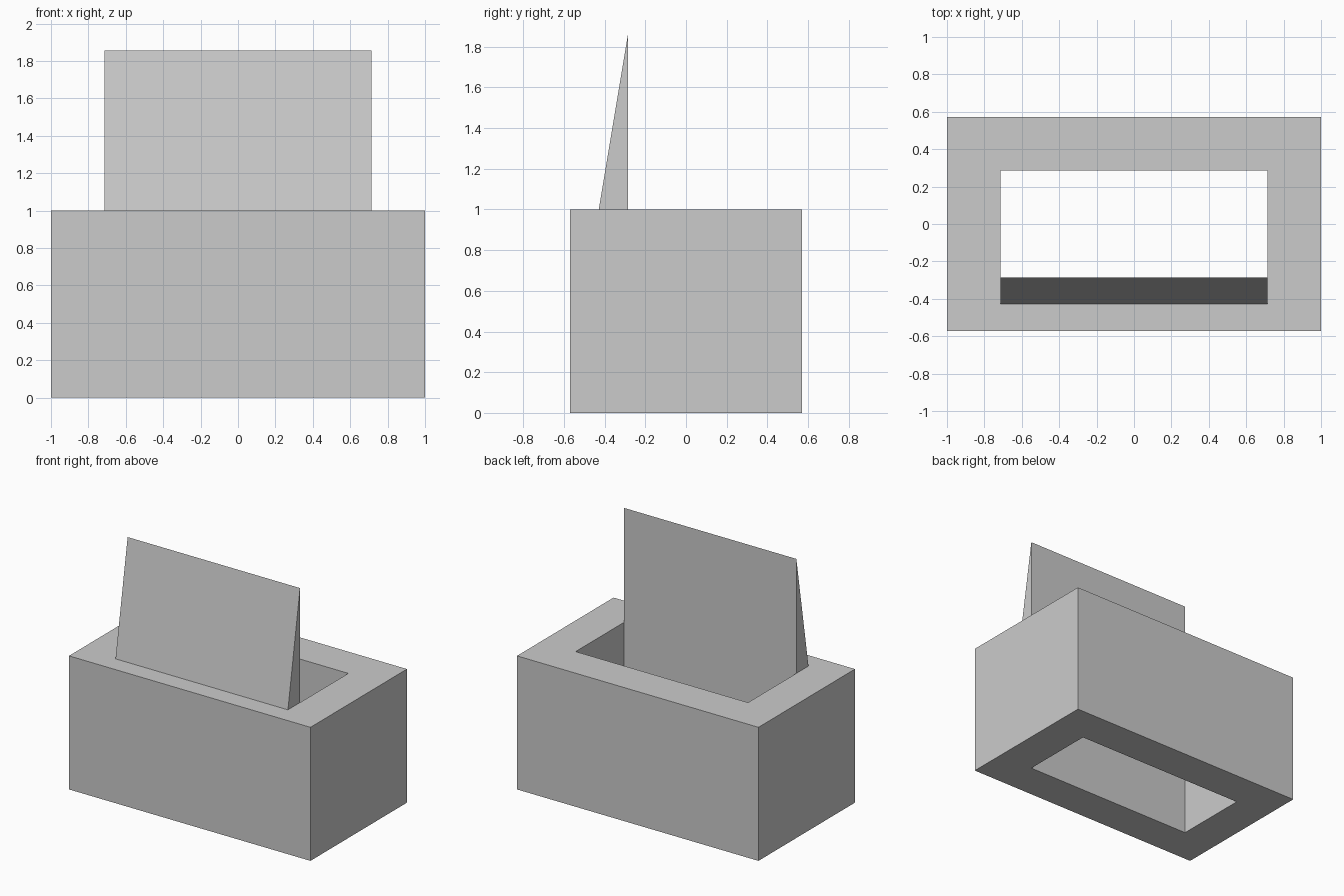
import bpy
import bmesh
from mathutils import Vector

cube = bpy.data.objects.get("Cube")
if cube:
    bpy.data.objects.remove(cube, do_unlink=True)

HALF_X, HALF_Y, HEIGHT = 1.0, 0.571, 1.0
HOLE_X, HOLE_Y = 0.714, 0.286
FLAP_FRONT, FLAP_TOP = -0.429, 1.857

grey = bpy.data.materials.new("plain grey")
grey.use_nodes = True
colour = (0.6, 0.6, 0.6, 1)
grey.diffuse_color = colour
grey.node_tree.nodes["Principled BSDF"].inputs["Base Color"].default_value = colour


def finish(name, bm):
    bmesh.ops.recalc_face_normals(bm, faces=bm.faces)
    mesh = bpy.data.meshes.new(name)
    bm.to_mesh(mesh)
    bm.free()
    mesh.materials.append(grey)
    obj = bpy.data.objects.new(name, mesh)
    bpy.context.collection.objects.link(obj)
    return obj


def extrude(bm, faces, offset):
    result = bmesh.ops.extrude_face_region(bm, geom=faces)
    verts = [g for g in result["geom"] if isinstance(g, bmesh.types.BMVert)]
    bmesh.ops.translate(bm, verts=verts, vec=Vector(offset))


# Rectangular block with an open shaft right through it
bm = bmesh.new()
corners = [(-1, -1), (1, -1), (1, 1), (-1, 1)]
outer = [bm.verts.new((x * HALF_X, y * HALF_Y, 0)) for x, y in corners]
inner = [bm.verts.new((x * HOLE_X, y * HOLE_Y, 0)) for x, y in corners]
rim = []
for i in range(4):
    j = (i + 1) % 4
    rim.append(bm.faces.new((outer[i], outer[j], inner[j], inner[i])))
extrude(bm, rim, (0, 0, HEIGHT))
finish("hollow_block", bm)

# Tapered upright panel, flush with the front wall of the shaft
bm = bmesh.new()
profile = [(FLAP_FRONT, HEIGHT), (-HOLE_Y, HEIGHT), (-HOLE_Y, FLAP_TOP)]
side = bm.faces.new([bm.verts.new((-HOLE_X, y, z)) for y, z in profile])
extrude(bm, [side], (2 * HOLE_X, 0, 0))
finish("wedge_panel", bm)
